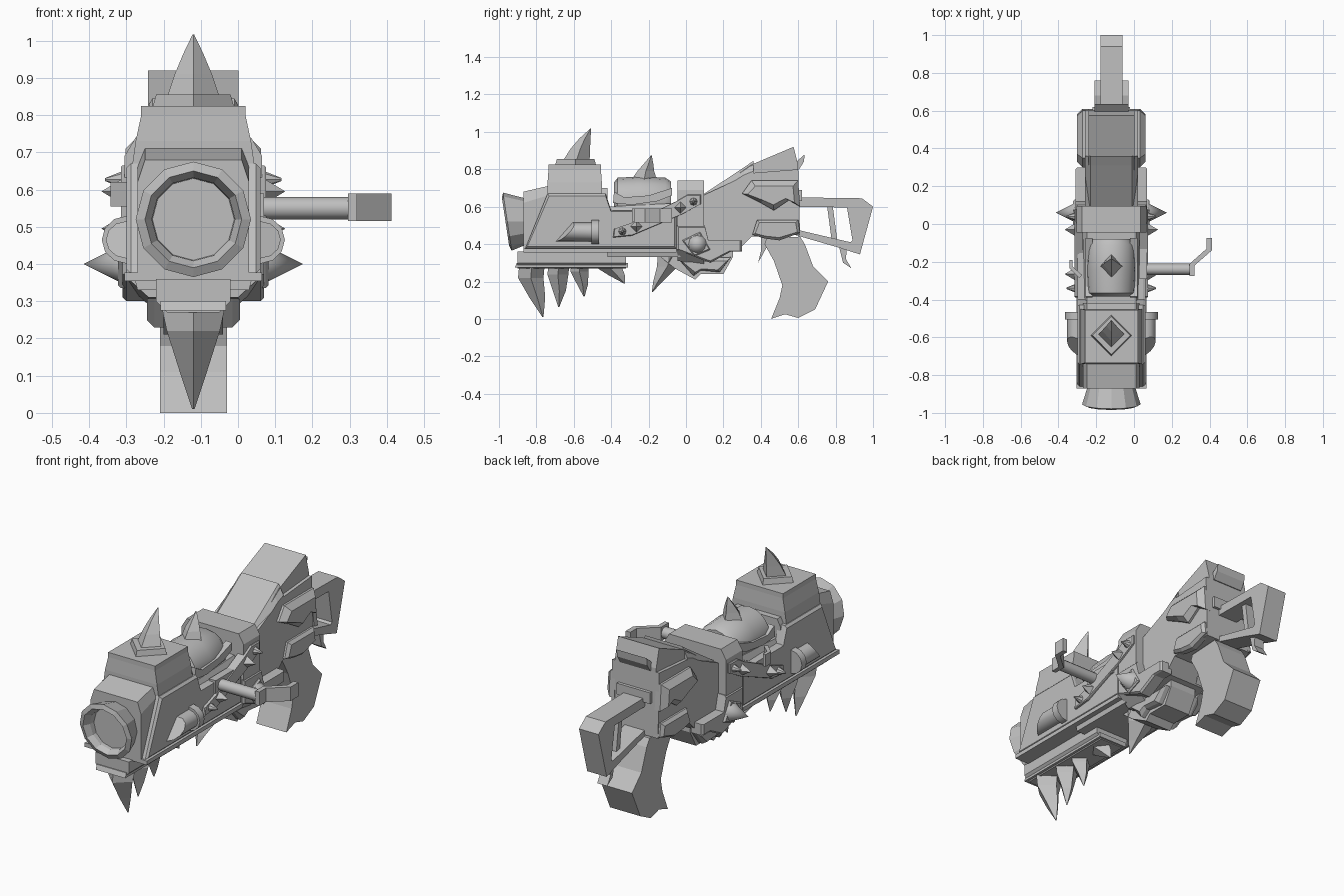
import bpy, bmesh, math
from mathutils import Vector, Matrix

if "Cube" in bpy.data.objects:
    bpy.data.objects.remove(bpy.data.objects["Cube"])

CX = -0.12  # centre plane of the weapon
grey = bpy.data.materials.new("worn grey")
grey.diffuse_color = (0.52, 0.52, 0.52, 1)
grey.use_nodes = True
grey.node_tree.nodes["Principled BSDF"].inputs["Base Color"].default_value = grey.diffuse_color


def finish(name, bm, smooth=False):
    bmesh.ops.recalc_face_normals(bm, faces=bm.faces)
    me = bpy.data.meshes.new(name)
    bm.to_mesh(me)
    bm.free()
    me.materials.append(grey)
    ob = bpy.data.objects.new(name, me)
    bpy.context.collection.objects.link(ob)
    if smooth:
        bpy.context.view_layer.objects.active = ob
        ob.select_set(True)
        bpy.ops.object.shade_smooth_by_angle(angle=math.radians(40))
        ob.select_set(False)
    return ob


def loft(name, rings, smooth=False):
    """Skin closed rings of equal length and cap both ends."""
    bm = bmesh.new()
    rows = [[bm.verts.new(p) for p in r] for r in rings]
    n = len(rows[0])
    for a, b in zip(rows, rows[1:]):
        for i in range(n):
            j = (i + 1) % n
            bm.faces.new((a[i], a[j], b[j], b[i]))
    bm.faces.new(rows[0])
    bm.faces.new(rows[-1])
    return finish(name, bm, smooth)


def shrink(pts, d):
    """Pull a (y, z) outline towards its middle by about d."""
    my = (min(p[0] for p in pts) + max(p[0] for p in pts)) / 2
    mz = (min(p[1] for p in pts) + max(p[1] for p in pts)) / 2
    ry = max(abs(p[0] - my) for p in pts)
    rz = max(abs(p[1] - mz) for p in pts)
    return [(my + (y - my) * (1 - d / ry), mz + (z - mz) * (1 - d / rz)) for y, z in pts]


def slab(name, pts, x0, x1, bevel=0.0):
    """Side outline (y, z) extruded in x, the x1 end chamfered."""
    rings = [[(x0, y, z) for y, z in pts]]
    if bevel:
        rings.append([(x1 - math.copysign(bevel, x1 - x0), y, z) for y, z in pts])
    rings.append([(x1, y, z) for y, z in shrink(pts, bevel)])
    return loft(name, rings)


def prism(name, pts, half):
    return slab(name, pts, CX - half, CX + half)


def pair(name, pts, d0, d1, bevel=0.0):
    for s, side in ((1, "right"), (-1, "left")):
        slab(f"{name}_{side}", pts, CX + s * d0, CX + s * d1, bevel)


def body(name, sections):
    """Sections along y: (y, half bottom, half middle, half top, z0, z1, z2, z3)."""
    rings = []
    for y, hb, hm, ht, z0, z1, z2, z3 in sections:
        half = [(hb, z0), (hm, z1), (hm, z2), (ht, z3)]
        rings.append([(CX + h, y, z) for h, z in half] + [(CX - h, y, z) for h, z in half[::-1]])
    loft(name, rings)


def fang(name, path):
    """Curved four sided spike in the centre plane: (y, z, half y, half x)."""
    rings = [[(CX, y - h, z), (CX + w, y, z), (CX, y + h, z), (CX - w, y, z)] for y, z, h, w in path]
    loft(name, rings)


def cone(name, x, y, z, r, dx, sides, r2=0.0, smooth=False):
    """Cone or cylinder from x outward by dx."""
    bm = bmesh.new()
    rot = Matrix.Rotation(math.radians(90 if dx > 0 else -90), 4, 'Y')
    bmesh.ops.create_cone(bm, cap_ends=True, segments=sides, radius1=r, radius2=r2, depth=abs(dx),
                          matrix=Matrix.Translation((x + dx / 2, y, z)) @ rot)
    return finish(name, bm, smooth)


# Fore body with chamfered top
body("fore_body", [(-0.87, .15, .15, .13, .36, .38, .62, .68),
                   (-0.74, .15, .15, .13, .36, .38, .66, .71),
                   (-0.42, .15, .15, .13, .36, .38, .66, .70)])
body("middle_body", [(-0.42, .15, .16, .13, .33, .37, .54, .60), (-0.03, .15, .16, .13, .33, .37, .56, .62)])
pair("fore_panel", [(-.86, .375), (-.74, .67), (-.43, .67), (-.40, .58), (-.05, .58), (-.05, .375)], .13, .18, .012)
prism("lower_rail", [(-.87, .355), (-.87, .377), (-.05, .377), (-.05, .355)], .185)

# Raised sight block with its horn
loft("sight_block", [[(CX + sx * w, y, z) for sx, y in ((-1, y0), (1, y0), (1, y1), (-1, y1))]
                     for z, w, y0, y1 in ((.66, .165, -.74, -.45), (.73, .155, -.74, -.45),
                                          (.80, .14, -.735, -.455), (.825, .14, -.735, -.455))])
loft("horn_plate", [[(CX - r, -.59, z), (CX, -.59 - r, z), (CX + r, -.59, z), (CX, -.59 + r, z)]
                    for z, r in ((.82, .11), (.855, .10))])
fang("front_horn", [(-.585, .85, .07, .07), (-.565, .91, .052, .05), (-.54, .965, .03, .027), (-.51, 1.017, .002, .002)])

# Flared, leaning muzzle with a hollow end
rings = []
for y, r, lean in ((-.86, .125, 0), (-.955, .155, .15), (-.965, .13, .15), (-.93, .112, .1), (-.90, .11, 0)):
    rings.append([(CX + r * math.cos(a), y - lean * r * math.sin(a), .52 + r * math.sin(a))
                  for a in (math.tau * i / 12 for i in range(12))])
loft("muzzle", rings)

# Jaw under the barrel and its row of teeth
body("jaw", [(-.90, .07, .10, .10, .27, .30, .33, .36), (-.32, .07, .10, .10, .27, .30, .33, .36)])
prism("jaw_lip", [(-.915, .275), (-.905, .30), (-.31, .30), (-.31, .275)], .088)
for i, (y, h, w, ty, tz) in enumerate(((-.82, .085, .095, -.765, .01), (-.675, .07, .085, -.68, .065),
                                       (-.56, .06, .075, -.545, .12), (-.40, .085, .07, -.33, .19))):
    dz = .31 - tz
    fang(f"tooth_{i + 1}", [(y, .33, h * .8, w), (y - .01, .31 - dz * .3, h * .8, w * .75),
                            (y * .55 + ty * .45, .31 - dz * .65, h * .5, w * .4), (ty, tz, .003, .003)])
fang("rear_fang", [(-.07, .36, .08, .10), (-.10, .28, .055, .075), (-.15, .20, .025, .03), (-.18, .145, .003, .003)])
prism("belly", [(-.16, .35), (-.06, .27), (.05, .21), (.08, .24), (.20, .24), (.25, .33), (.25, .37), (-.16, .37)], .08)
pair("belly_fin", [(-.04, .32), (.04, .23), (.08, .26), (.18, .25), (.24, .33)], .08, .125, .02)

# Bolt drum lying in the middle gap, with a horn
rings = []
for y, r in ((-.385, .10), (-.365, .125), (-.24, .132), (-.11, .125), (-.08, .105)):
    rings.append([(CX + r * math.cos(a), y, .63 + r * math.sin(a)) for a in (math.tau * i / 16 for i in range(16))])
loft("bolt_drum", rings, True)
pair("drum_guard", [(-.39, .62), (-.385, .68), (-.33, .65), (-.20, .66), (-.075, .70), (-.075, .66), (-.15, .63), (-.29, .61)], .10, .138)
fang("drum_horn", [(-.225, .74, .07, .06), (-.215, .79, .045, .045), (-.20, .83, .025, .026), (-.185, .875, .002, .002)])

# Collar around the receiver
body("collar", [(-.045, .12, .185, .155, .31, .37, .69, .74), (.095, .12, .185, .155, .29, .35, .69, .74)])
pair("collar_foot", [(-.05, .37), (-.05, .50), (.10, .50), (.12, .42), (.30, .42), (.30, .36), (.24, .36), (.13, .30)], .12, .19, .01)

# Receiver, raised rear hood and layered cheek plates
prism("receiver", [(.08, .34), (.09, .66), (.35, .78), (.60, .80), (.61, .45), (.35, .44), (.28, .37)], .14)
body("hood_ramp", [(.09, .14, .14, .11, .55, .58, .63, .665), (.31, .14, .14, .11, .60, .66, .77, .81),
                   (.36, .14, .14, .11, .60, .68, .79, .845)])
prism("rear_hood", [(.23, .74), (.35, .825), (.575, .92), (.60, .82), (.60, .70), (.3, .70)], .122)
prism("hood_spur", [(.58, .80), (.595, .845), (.635, .88), (.63, .84), (.605, .80)], .09)
pair("upper_cheek", [(.30, .67), (.35, .74), (.60, .74), (.61, .60), (.55, .635), (.47, .58), (.40, .62)], .12, .182, .03)
pair("lower_cheek", [(.355, .45), (.38, .53), (.60, .53), (.61, .46), (.50, .42), (.42, .43)], .12, .165, .015)
prism("rear_socket", [(.59, .63), (.59, .69), (.62, .69), (.62, .63)], .10)

# Pistol grip and trigger
prism("grip", [(.43, .43), (.61, .44), (.635, .40), (.68, .28), (.76, .20), (.69, .05), (.60, .005), (.53, .025),
               (.455, 0), (.50, .11), (.515, .18), (.47, .31), (.42, .40)], .09)
prism("trigger", [(.40, .44), (.45, .44), (.43, .38), (.385, .30), (.40, .36)], .03)

# Open stock built from bars
prism("stock_top", [(.58, .60), (.58, .65), (.94, .645), (.94, .595)], .058)
prism("stock_butt", [(.86, .60), (.94, .645), (1.0, .60), (.93, .345), (.835, .375), (.89, .42)], .058)
prism("stock_bottom", [(.58, .45), (.58, .48), (.90, .405), (.89, .36)], .058)
prism("stock_strut", [(.755, .60), (.785, .60), (.81, .41), (.78, .41)], .03)
prism("stock_spur", [(.82, .38), (.86, .38), (.855, .32), (.885, .27), (.84, .30)], .03)

# Matching details on both sides
for s, side in ((1, "right"), (-1, "left")):
    X = CX + s * .18
    # Side tube with slanted front and flange
    rings = []
    for y, k in ((-.705, 1), (-.47, 0)):
        ring = []
        for i in range(12):
            a = math.tau * i / 12
            ring.append((X + s * .055 * math.cos(a), y + k * (.055 + .055 * math.sin(a) * .8 + .03 * math.cos(a)),
                         .465 + .05 * math.sin(a)))
        rings.append(ring)
    loft("side_tube_" + side, rings, True)
    loft("tube_flange_" + side, [[(X + s * .066 * math.cos(math.tau * i / 12), y, .465 + .064 * math.sin(math.tau * i / 12))
                                  for i in range(12)] for y in (-.505, -.465)], True)
    # Big cone on a diamond shaped plate
    slab("cone_plate_" + side, [(-.02, .42), (.045, .335), (.13, .37), (.075, .465)], X - s * .02, X + s * .022, .008)
    cone("side_cone_" + side, X + s * .015, .06, .40, .05, s * .10, 12, smooth=True)
    # Slanted strap with studs
    slab("strap_" + side, [(-.39, .435), (-.385, .48), (-.30, .51), (-.05, .63), (.01, .665), (.08, .665), (.08, .615),
                           (-.02, .56), (-.29, .445)], X - s * .03, X + s * .015, .005)
    for i, (y, z) in enumerate(((-.03, .595), (-.265, .495))):
        cone(f"strap_spike_{i + 1}_{side}", X + s * .012, y, z, .033, s * .055, 4)
    for i, (y, z) in enumerate(((.04, .627), (-.34, .468))):
        cone(f"strap_stud_{i + 1}_{side}", X + s * .012, y, z, .022, s * .045, 8, .004, True)

# Bolt handle on the right, hooked latch on the left
slab("handle_block", [(-.29, .52), (-.29, .59), (-.09, .59), (-.09, .52)], CX + .15, CX + .19)
cone("handle_rod", .05, -.24, .55, .03, .26, 12, .03, True)


def bar(name, path, z0, z1):
    loft(name, [[(x, y, z) for x, y in path] for z in (z0, z1)])


bar("handle_tip", [(.295, -.275), (.32, -.275), (.32, -.22), (.412, -.14), (.412, -.075), (.385, -.075),
                   (.385, -.13), (.295, -.21)], .515, .59)
bar("latch", [(-.29, -.285), (-.275, -.27), (-.325, -.225), (-.325, -.19), (-.342, -.19), (-.342, -.235)], .555, .62)
